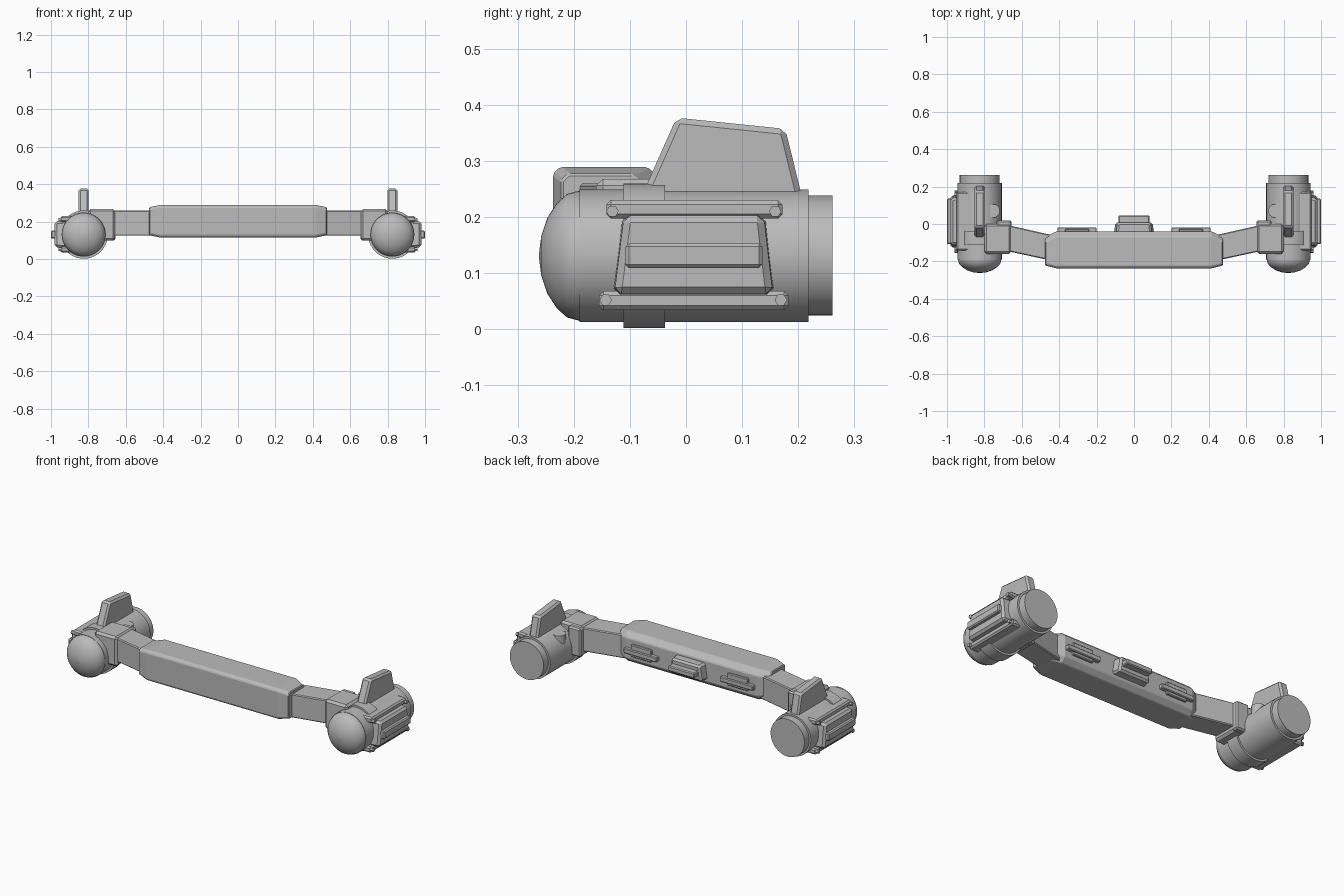
import bpy, bmesh, math
from mathutils import Vector

old = bpy.data.objects.get("Cube")
if old:
    bpy.data.objects.remove(old, do_unlink=True)

metal = bpy.data.materials.new("plain grey")
metal.use_nodes = True
GREY = (0.5, 0.5, 0.5, 1)
metal.diffuse_color = GREY
metal.node_tree.nodes["Principled BSDF"].inputs["Base Color"].default_value = GREY

POD_X, POD_Z = 0.825, 0.131


def finish(name, bm, bevel=0, mirror=False, segments=1, smooth=False):
    bmesh.ops.recalc_face_normals(bm, faces=bm.faces)
    mesh = bpy.data.meshes.new(name)
    bm.to_mesh(mesh)
    bm.free()
    mesh.materials.append(metal)
    ob = bpy.data.objects.new(name, mesh)
    bpy.context.collection.objects.link(ob)
    if bevel:
        mod = ob.modifiers.new("Bevel", 'BEVEL')
        mod.width = bevel
        mod.segments = segments
        mod.limit_method = 'ANGLE'
    if mirror:
        ob.modifiers.new("Mirror", 'MIRROR')
    if smooth:
        bpy.ops.object.select_all(action='DESELECT')
        ob.select_set(True)
        bpy.context.view_layer.objects.active = ob
        bpy.ops.object.shade_smooth_by_angle(angle=math.radians(35))
    return ob


def prism(name, outline, axis, lo, hi, taper=1.0, **kw):
    """Extrude a 2D outline along an axis, scaling the far end by taper."""
    bm = bmesh.new()
    n = len(outline)
    mid = sum((Vector(p) for p in outline), Vector((0, 0))) / n
    rings = []
    for depth, scale in ((lo, 1.0), (hi, taper)):
        ring = []
        for p in outline:
            co = list(mid + (Vector(p) - mid) * scale)
            co.insert(axis, depth)
            ring.append(bm.verts.new(co))
        rings.append(ring)
    a, b = rings
    bm.faces.new(a)
    bm.faces.new(b)
    for i in range(n):
        j = (i + 1) % n
        bm.faces.new((a[i], a[j], b[j], b[i]))
    return finish(name, bm, **kw)


def rect(u0, u1, v0, v1):
    return [(u0, v0), (u1, v0), (u1, v1), (u0, v1)]


def lathe(name, profile, steps=40):
    """Spin (y, radius) points round the pod axis."""
    bm = bmesh.new()
    rings = []
    for y, r in profile:
        ring = []
        for i in range(steps):
            t = math.tau * i / steps
            ring.append(bm.verts.new((POD_X + r * math.cos(t), y, POD_Z + r * math.sin(t))))
        rings.append(ring)
    for a, b in zip(rings, rings[1:]):
        for i in range(steps):
            j = (i + 1) % steps
            bm.faces.new((a[i], a[j], b[j], b[i]))
    bm.faces.new(rings[0])
    bm.faces.new(rings[-1])
    return finish(name, bm, mirror=True, smooth=True)


# Pods: body, domed nose, clamp ring, rear stub
lathe("pod_body", [(-0.19, 0.118), (0.218, 0.118)])
lathe("pod_nose", [(-0.262, 0.004), (-0.258, 0.035), (-0.247, 0.068),
                   (-0.23, 0.094), (-0.212, 0.11), (-0.19, 0.116), (-0.17, 0.116)])
lathe("pod_ring", [(-0.111, 0.129), (-0.037, 0.129)])
lathe("pod_rear_stub", [(0.2, 0.107), (0.261, 0.107)])

# Fin on top of each pod
prism("pod_fin", [(-0.08, 0.235), (0.207, 0.235), (0.177, 0.357), (-0.017, 0.377)],
      0, 0.798, 0.853, bevel=0.01, mirror=True)

# Outer side panel with raised bar, flanges and bolts
prism("side_panel", [(-0.133, 0.06), (0.16, 0.06), (0.143, 0.205), (-0.115, 0.205)],
      0, 0.88, 0.98, taper=0.96, bevel=0.012, mirror=True)
prism("side_panel_bar", rect(-0.108, 0.136, 0.109, 0.153), 0, 0.96, 1.0,
      bevel=0.006, mirror=True)
prism("upper_flange", rect(-0.142, 0.172, 0.197, 0.23), 0, 0.87, 0.948,
      bevel=0.008, mirror=True)
prism("lower_flange", rect(-0.155, 0.183, 0.034, 0.068), 0, 0.87, 0.948,
      bevel=0.008, mirror=True)
for i, (y, z) in enumerate([(-0.131, 0.21), (0.159, 0.21), (-0.143, 0.052), (0.169, 0.052)]):
    hexagon = [(y + 0.011 * math.cos(k * math.pi / 3), z + 0.011 * math.sin(k * math.pi / 3))
               for k in range(6)]
    prism("flange_bolt_%d" % (i + 1), hexagon, 0, 0.93, 0.96, mirror=True)

# Clamp block joining pod and arm, with its back collar and rounded lug
prism("clamp_block", rect(0.657, 0.8, -0.16, 0.0), 2, 0.098, 0.268,
      bevel=0.012, mirror=True)
prism("clamp_collar", rect(0.655, 0.735, -0.02, 0.02), 2, 0.1, 0.262,
      bevel=0.008, mirror=True)
lug = [(0.75 + 0.032 * math.cos(k * math.pi / 8), 0.07 + 0.036 * math.sin(k * math.pi / 8))
       for k in range(16)]
prism("clamp_lug", lug, 2, 0.14, 0.235, mirror=True)

# Angled arms
prism("arm", [(0.7, 0.0), (0.4, -0.068), (0.4, -0.205), (0.7, -0.14)], 2, 0.125, 0.26,
      bevel=0.005, mirror=True)

# Central bar, lofted from an eight-sided section with narrowed ends
bm = bmesh.new()
rings = []
for x, y0, y1, z0, z1 in [(-0.475, -0.222, -0.068, 0.127, 0.277),
                          (-0.415, -0.237, -0.04, 0.115, 0.289),
                          (0.415, -0.237, -0.04, 0.115, 0.289),
                          (0.475, -0.222, -0.068, 0.127, 0.277)]:
    f, b = 0.012, 0.028
    section = [(y0, z0 + f), (y0 + f, z0), (y1 - b, z0), (y1, z0 + b),
               (y1, z1 - b), (y1 - b, z1), (y0 + f, z1), (y0, z1 - f)]
    rings.append([bm.verts.new((x, y, z)) for y, z in section])
for a, c in zip(rings, rings[1:]):
    for i in range(8):
        j = (i + 1) % 8
        bm.faces.new((a[i], a[j], c[j], c[i]))
bm.faces.new(rings[0])
bm.faces.new(rings[-1])
finish("central_bar", bm, bevel=0.004)

# Devices on the back of the bar
prism("centre_panel", [(-0.11, 0.155), (0.11, 0.155), (0.095, 0.25), (-0.095, 0.25)],
      1, -0.06, 0.008, taper=0.92, bevel=0.01)
prism("centre_panel_bar", rect(-0.083, 0.083, 0.188, 0.218), 1, -0.01, 0.045, bevel=0.005)
prism("side_vent_strip", rect(0.2, 0.41, 0.18, 0.208), 1, -0.06, -0.018,
      bevel=0.004, mirror=True)
prism("side_vent_plate", rect(0.24, 0.37, 0.165, 0.235), 1, -0.06, -0.027,
      bevel=0.004, mirror=True)
